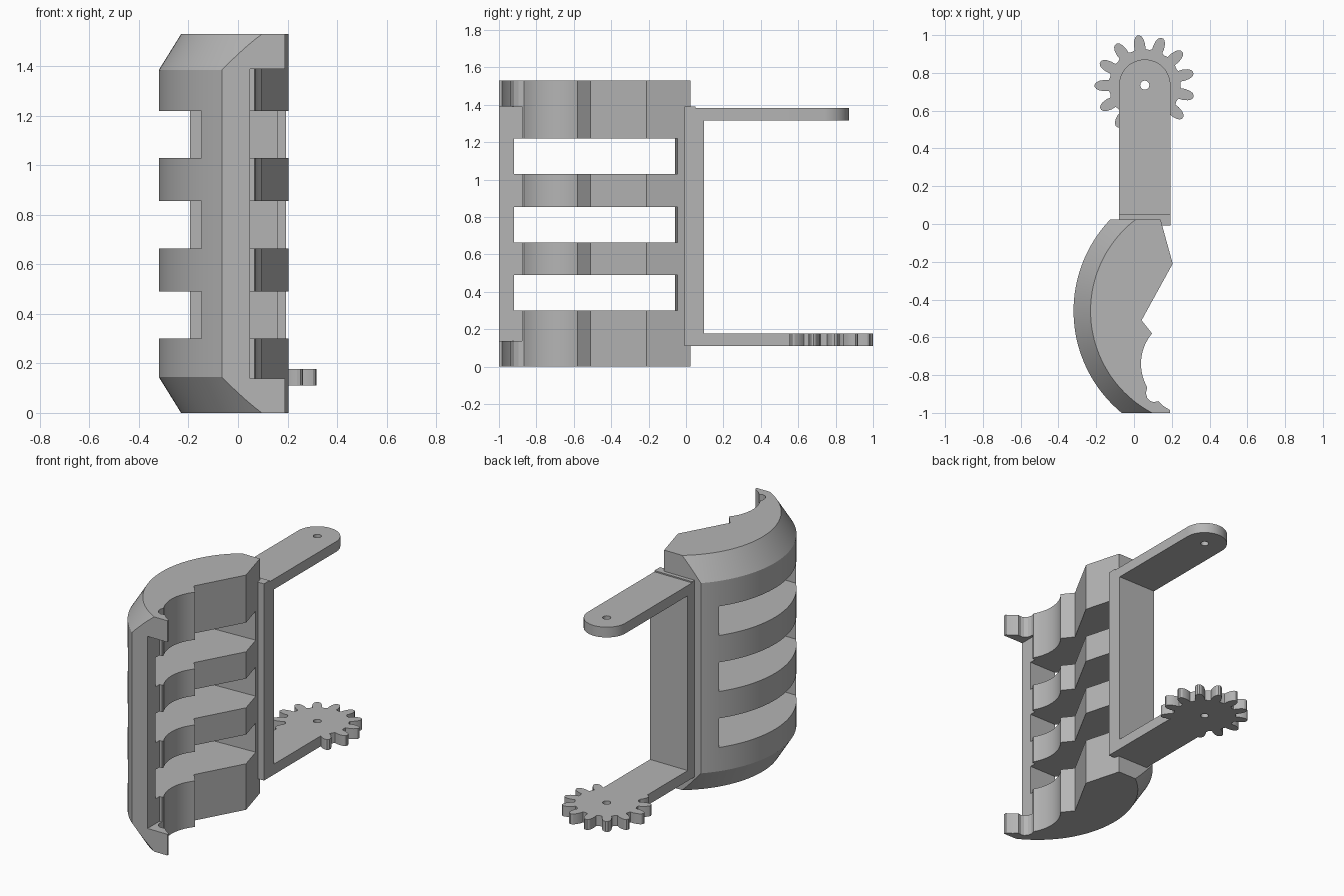
import bpy, bmesh
from math import sin, cos, radians, tau
from mathutils import Vector

cube = bpy.data.objects.get("Cube")
if cube:
    bpy.data.objects.remove(cube)

grey = bpy.data.materials.new("plain grey")
grey.use_nodes = True
colour = (0.46, 0.46, 0.46, 1)
grey.diffuse_color = colour
grey.node_tree.nodes["Principled BSDF"].inputs["Base Color"].default_value = colour

HEIGHT = 1.53
PIVOT = Vector((0.057, 0.735))


def polar(centre, radius, degrees):
    a = radians(degrees)
    return (centre[0] + radius * cos(a), centre[1] + radius * sin(a))


def to_object(name, bm):
    bmesh.ops.recalc_face_normals(bm, faces=bm.faces)
    mesh = bpy.data.meshes.new(name)
    bm.to_mesh(mesh)
    bm.free()
    mesh.materials.append(grey)
    ob = bpy.data.objects.new(name, mesh)
    bpy.context.collection.objects.link(ob)
    return ob


def prism(name, outline, z0, z1):
    bm = bmesh.new()
    face = bm.faces.new([bm.verts.new((x, y, z0)) for x, y in outline])
    ext = bmesh.ops.extrude_face_region(bm, geom=[face])
    moved = [v for v in ext["geom"] if isinstance(v, bmesh.types.BMVert)]
    bmesh.ops.translate(bm, verts=moved, vec=(0, 0, z1 - z0))
    return to_object(name, bm)


def box(name, x0, x1, y0, y1, z0, z1):
    return prism(name, [(x0, y0), (x1, y0), (x1, y1), (x0, y1)], z0, z1)


def lathe(name, centre, profile, steps):
    bm = bmesh.new()
    rings = [[bm.verts.new((centre[0] + r * cos(tau * i / steps),
                            centre[1] + r * sin(tau * i / steps), z))
              for i in range(steps)] for r, z in profile]
    for low, high in zip(rings, rings[1:]):
        for i in range(steps):
            j = (i + 1) % steps
            bm.faces.new((low[i], low[j], high[j], high[i]))
    bm.faces.new(rings[0])
    bm.faces.new(rings[-1])
    return to_object(name, bm)


def combine(target, tool, operation):
    """Apply one boolean and throw the tool away."""
    mod = target.modifiers.new("boolean", 'BOOLEAN')
    mod.operation = operation
    mod.solver = 'EXACT'
    mod.object = tool
    tool.hide_render = True
    graph = bpy.context.evaluated_depsgraph_get()
    mesh = bpy.data.meshes.new_from_object(target.evaluated_get(graph))
    target.modifiers.clear()
    target.data = mesh
    bpy.data.objects.remove(tool)


# Curved shell: a drum with coned ends, trimmed by the plan outline
shell = lathe("curved_shell", (0.38, -0.46),
              [(0.61, 0), (0.70, 0.145), (0.70, HEIGHT - 0.145), (0.61, HEIGHT)], 144)
plan = [(-0.5, -1), (-0.5, 0.025), (0.14, 0.025), (0.205, -0.21), (0.04, -0.51)]
plan += [polar((0.287, -0.74), 0.25, 140 + 70 * i / 14) for i in range(15)]
plan += [(0.063, -0.895), (0.07, -0.92), (0.085, -0.937), (0.105, -0.943),
         (0.13, -0.938), (0.155, -0.963), (0.19, -0.985), (0.19, -1)]
combine(shell, prism("plan_cutter", plan, -0.1, HEIGHT + 0.1), 'INTERSECT')

# Three slots that leave the ribs
for z0, z1 in ((0.30, 0.49), (0.665, 0.855), (1.03, 1.22)):
    slot = [(-0.6, -0.92), (0.6, -0.92), (0.6, -0.045), (0.15, -0.045),
            (-0.19, -0.06), (-0.6, -0.06)]
    combine(shell, prism("slot_cutter", slot, z0, z1), 'DIFFERENCE')

# Recess between the two end tabs
combine(shell, box("recess_cutter", 0.048, 0.5, -1.1, -0.878, 0.138, 1.39), 'DIFFERENCE')

# Bracket: upright wall with a lip, rounded top arm and geared bottom arm
left, right = PIVOT.x - 0.136, PIVOT.x + 0.136
bracket = box("hinge_bracket", left, right, -0.008, 0.095, 0.11, 1.384)
rounded = [(left, 0), (right, 0)]
rounded += [polar(PIVOT, 0.136, 180 * i / 32) for i in range(33)]
combine(bracket, prism("top_arm", rounded, 1.317, 1.384), 'UNION')
combine(bracket, box("lip", left, right, -0.008, 0.05, 1.3, 1.392), 'UNION')
combine(bracket, box("bottom_arm", left, right, 0, PIVOT.y, 0.11, 0.178), 'UNION')

# Partial gear: eleven of thirteen teeth, the gap faces the arm
pitch = 360 / 13
half_tooth = [(8.5, 0.192), (8, 0.215), (6.2, 0.24), (4, 0.257), (1.5, 0.265)]
gear = []
for n in range(11):
    middle = -41 + n * pitch
    gear += [polar(PIVOT, r, middle - a) for a, r in half_tooth]
    gear += [polar(PIVOT, r, middle + a) for a, r in reversed(half_tooth)]
    gear.append(polar(PIVOT, 0.188, middle + pitch / 2))
gear += [polar(PIVOT, 0.19, a) for a in (265, 280, 295)]
combine(bracket, prism("gear", gear, 0.11, 0.178), 'UNION')

# Pin hole through both arms
combine(bracket, lathe("pin_cutter", PIVOT, [(0.024, 0), (0.024, 1.5)], 32), 'DIFFERENCE')

# Smooth curved faces, keep edges sharp
for ob in (shell, bracket):
    bpy.ops.object.select_all(action='DESELECT')
    ob.select_set(True)
    bpy.context.view_layer.objects.active = ob
    bpy.ops.object.shade_smooth_by_angle(angle=radians(25))
